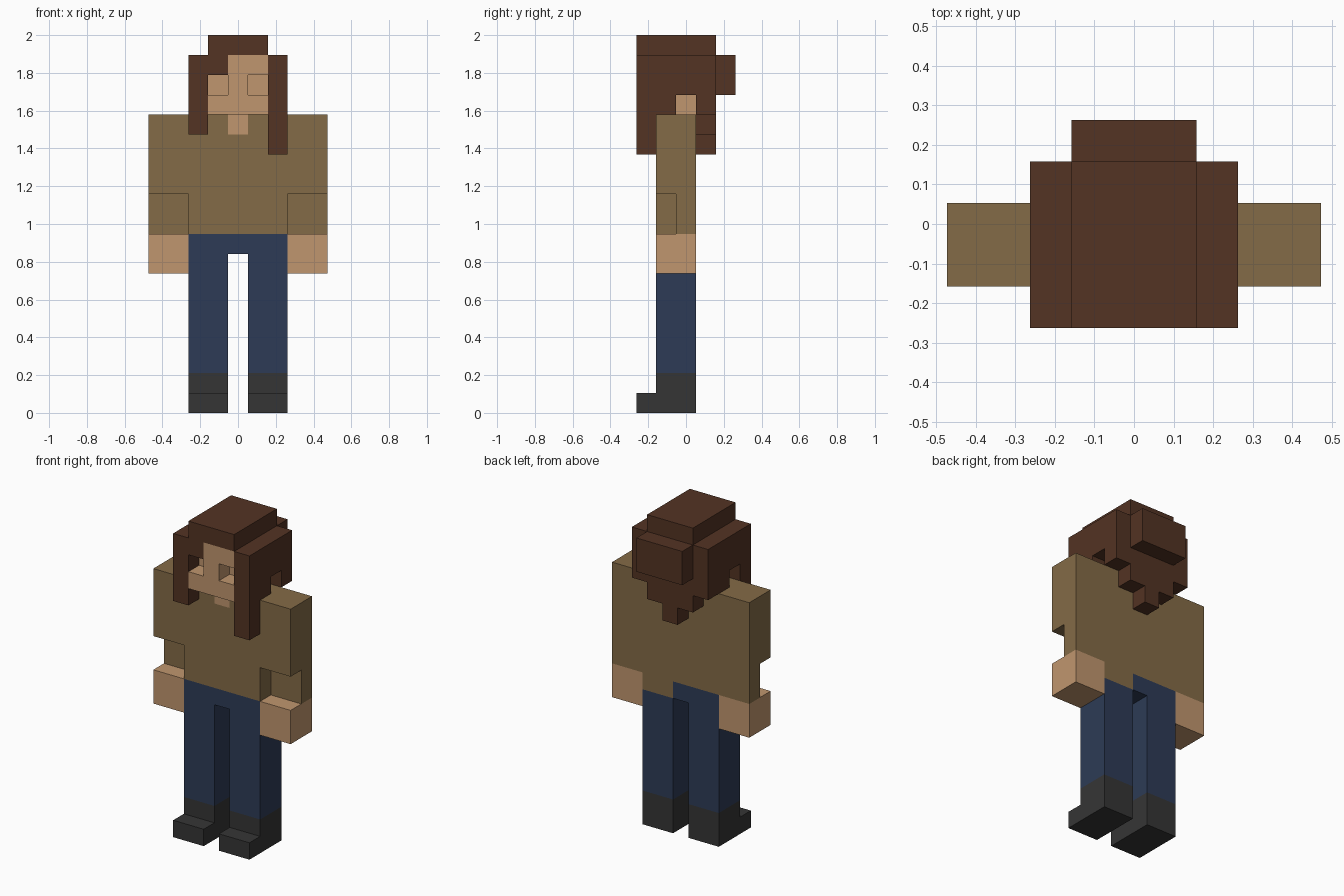
import bpy, bmesh
from mathutils import Vector

if "Cube" in bpy.data.objects:
    bpy.data.objects.remove(bpy.data.objects["Cube"], do_unlink=True)

U = 2 / 19  # edge of one block; the figure is 9 x 5 x 19 blocks


def material(name, hex_code):
    def linear(c):
        c /= 255
        return c / 12.92 if c <= 0.04045 else ((c + 0.055) / 1.055) ** 2.4
    rgba = tuple(linear((hex_code >> s) & 255) for s in (16, 8, 0)) + (1.0,)
    mat = bpy.data.materials.new(name)
    mat.use_nodes = True
    mat.diffuse_color = rgba
    bsdf = mat.node_tree.nodes["Principled BSDF"]
    bsdf.inputs["Base Color"].default_value = rgba
    bsdf.inputs["Roughness"].default_value = 0.9
    return mat


HAIR = material("brown hair", 0x533323)
SKIN = material("skin", 0xC0966E)
SHIRT = material("olive shirt", 0x846B47)
DENIM = material("navy denim", 0x2D3B56)
LEATHER = material("charcoal leather", 0x353535)

cells = {}  # block position -> part name
colours = {}  # part name -> material


def box(part, mat, x, y, z):
    """Fill a range of blocks; a part of None carves them away."""
    if part:
        colours[part] = mat
    for i in range(*x):
        for j in range(*y):
            for k in range(*z):
                if part:
                    cells[i, j, k] = part
                else:
                    cells.pop((i, j, k), None)


def pair(part, mat, x, y, z):
    """Fill the same blocks on both sides of the body."""
    box("right_" + part, mat, x, y, z)
    box("left_" + part, mat, (9 - x[1], 9 - x[0]), y, z)


# Shoes with toes, and trousers
pair("shoe", LEATHER, (2, 4), (1, 3), (0, 2))
pair("shoe", LEATHER, (2, 4), (0, 1), (0, 1))
pair("leg", DENIM, (2, 4), (1, 3), (2, 8))
box("hips", DENIM, (2, 7), (1, 3), (8, 9))

# Shirt with a loose hem at the back and an open neckline
box("shirt", SHIRT, (2, 7), (1, 3), (9, 15))
box("shirt", SHIRT, (5, 7), (2, 3), (8, 9))
box("neck", SKIN, (4, 5), (1, 2), (14, 15))

# Sleeves, thinner forearms and hands
pair("sleeve", SHIRT, (0, 2), (1, 3), (11, 15))
pair("sleeve", SHIRT, (0, 2), (2, 3), (9, 11))
pair("hand", SKIN, (0, 2), (1, 3), (7, 9))

# Head with sunken eyes
box("head", SKIN, (3, 6), (0, 3), (15, 18))
for eye in (3, 5):
    box(None, None, (eye, eye + 1), (0, 1), (16, 17))

# Hair: crown, fringe, sides with ear gaps, tapering back and bun
box("hair", HAIR, (3, 6), (0, 4), (18, 19))
box("hair", HAIR, (3, 4), (0, 1), (17, 18))
for column, strand, gap in ((2, 14, 1), (6, 13, 2)):
    side = (column, column + 1)
    box("hair", HAIR, side, (0, 4), (15, 18))
    box("hair", HAIR, side, (0, 1), (strand, 15))
    box(None, None, side, (gap, gap + 1), (15, 16))
box("hair", HAIR, (3, 6), (3, 4), (14, 18))
box("hair", HAIR, (4, 5), (3, 4), (13, 14))
box("hair_bun", HAIR, (3, 6), (4, 5), (16, 18))


def build(part):
    """Make the outer skin of one part and merge its flat areas."""
    bm = bmesh.new()
    for cell in [c for c, p in cells.items() if p == part]:
        for axis in range(3):
            for sign in (-1, 1):
                near = list(cell)
                near[axis] += sign
                if tuple(near) in cells:
                    continue
                normal, a, b = Vector(), Vector(), Vector()
                normal[axis] = sign
                a[(axis + 1) % 3] = 1
                b[(axis + 2) % 3] = sign
                mid = Vector(cell) + Vector((0.5, 0.5, 0.5)) + normal / 2
                mid -= Vector((4.5, 2.5, 0))
                corners = [mid + (a * s + b * t) / 2
                           for s, t in ((-1, -1), (1, -1), (1, 1), (-1, 1))]
                bm.faces.new([bm.verts.new(c * U) for c in corners])
    bmesh.ops.remove_doubles(bm, verts=bm.verts, dist=0.001)
    bmesh.ops.dissolve_limit(bm, angle_limit=0.02, verts=bm.verts, edges=bm.edges)
    mesh = bpy.data.meshes.new(part)
    bm.to_mesh(mesh)
    bm.free()
    mesh.materials.append(colours[part])
    bpy.context.collection.objects.link(bpy.data.objects.new(part, mesh))


for part in colours:
    build(part)
